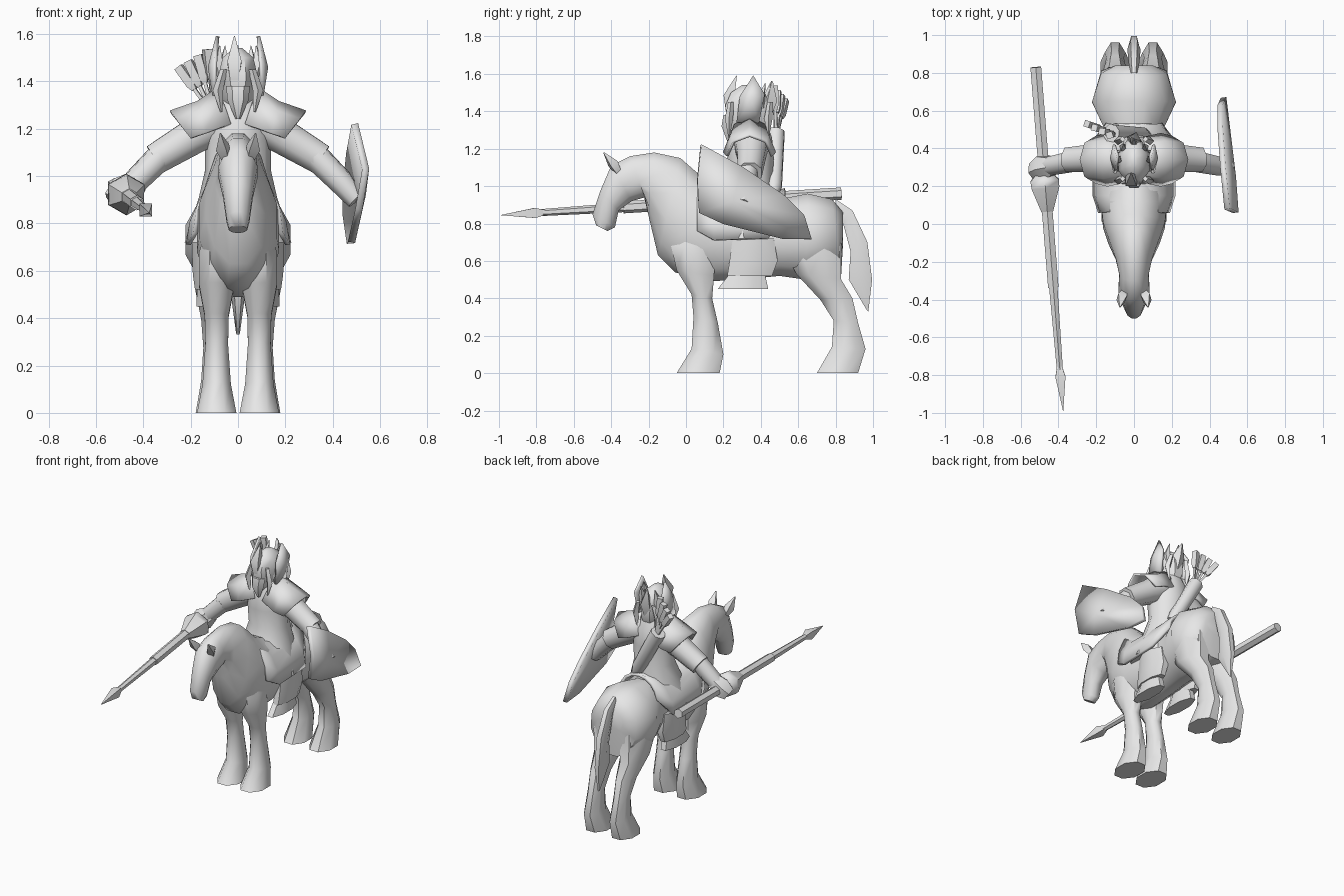
import bpy, bmesh, math
from mathutils import Vector

cube = bpy.data.objects.get("Cube")
if cube:
    bpy.data.objects.remove(cube, do_unlink=True)

grey = bpy.data.materials.new("plain grey")
grey.use_nodes = True
tone = (0.8, 0.8, 0.8, 1)
grey.diffuse_color = tone
for node in grey.node_tree.nodes:
    if node.type == "BSDF_PRINCIPLED":
        node.inputs["Base Color"].default_value = tone

X, Y, Z = Vector((1, 0, 0)), Vector((0, 1, 0)), Vector((0, 0, 1))


def finish(name, bm, thickness=0):
    bmesh.ops.recalc_face_normals(bm, faces=bm.faces)
    mesh = bpy.data.meshes.new(name)
    bm.to_mesh(mesh)
    bm.free()
    mesh.materials.append(grey)
    obj = bpy.data.objects.new(name, mesh)
    bpy.context.collection.objects.link(obj)
    if thickness:
        solid = obj.modifiers.new("thickness", "SOLIDIFY")
        solid.thickness = thickness
        solid.offset = 0
    bpy.ops.object.select_all(action="DESELECT")
    obj.select_set(True)
    bpy.context.view_layer.objects.active = obj
    bpy.ops.object.shade_smooth_by_angle(angle=math.radians(50))


def bridge(name, rings, closed=True, thickness=0):
    """Join rings of points into a closed tube or an open sheet."""
    bm = bmesh.new()
    loops = [[bm.verts.new(p) for p in ring] for ring in rings]
    count = len(loops[0])
    for a, b in zip(loops, loops[1:]):
        for i in range(count if closed else count - 1):
            j = (i + 1) % count
            bm.faces.new((a[i], a[j], b[j], b[i]))
    if closed:
        bm.faces.new(loops[0])
        bm.faces.new(loops[-1])
    finish(name, bm, thickness)


def oval(centre, u, v, sides):
    turns = [math.tau * (i + 0.5) / sides for i in range(sides)]
    return [centre + u * math.cos(t) + v * math.sin(t) for t in turns]


def skin(name, sections, x=0, sides=10):
    """Each section: two opposite profile points (y, z) and a half width."""
    rings = []
    for ya, za, yb, zb, width in sections:
        a, b = Vector((x, ya, za)), Vector((x, yb, zb))
        half = (a - b) / 2 / math.cos(math.pi / sides)
        rings.append(oval((a + b) / 2, half, X * width, sides))
    bridge(name, rings)


def limb(name, stations, sides=8):
    """Each station: x, y, z, radius."""
    points = [Vector(s[:3]) for s in stations]
    turn = (points[-1] - points[0]).to_track_quat("Z", "Y")
    bridge(name, [oval(p, turn @ X * s[3], turn @ Y * s[3], sides)
                  for p, s in zip(points, stations)])


def arch(name, sections, side, thickness=0.015, steps=6):
    """Each section: base centre, half width, rise vector."""
    turns = [math.pi * i / steps for i in range(steps + 1)]
    bridge(name, [[Vector(c) + side * w * math.cos(t) + Vector(up) * math.sin(t)
                   for t in turns] for c, w, up in sections], False, thickness)


def plate(name, outline, x_rule, thickness, peak):
    """Upright plate from a (y, z) outline, raised to a peak."""
    bm = bmesh.new()
    rim = [bm.verts.new((x_rule(y, z), y, z)) for y, z in outline]
    top = bm.verts.new(peak)
    for a, b in zip(rim, rim[1:] + rim[:1]):
        bm.faces.new((a, b, top))
    finish(name, bm, thickness)


# Horse body, neck and head in one skin
skin("horse_body", [
    (.84, .86, .84, .7, .1), (.78, .93, .83, .53, .18),
    (.65, .96, .64, .5, .23), (.5, .93, .5, .52, .16),
    (.3, .93, .3, .5, .16), (.12, 1.01, .1, .49, .18),
    (.05, 1.08, -.06, .54, .17), (-.03, 1.15, -.15, .63, .14),
    (-.17, 1.18, -.2, .84, .1), (-.3, 1.16, -.22, .94, .08),
    (-.4, 1.11, -.29, .92, .085), (-.46, .97, -.36, .87, .065),
    (-.5, .85, -.38, .78, .05), (-.48, .79, -.42, .76, .04)], sides=12)

for side, word in ((1, "left"), (-1, "right")):
    # Horse legs and ears
    skin(word + "_front_leg", [
        (-.05, 0, .18, 0, .09), (.03, .13, .2, .1, .065),
        (.04, .3, .17, .27, .052), (.03, .42, .14, .4, .055),
        (-.05, .55, .15, .52, .08), (-.08, .68, .16, .68, .08),
        (-.03, .82, .12, .82, .03)], side * .09, 8)
    skin(word + "_hind_leg", [
        (.7, 0, .92, 0, .085), (.78, .14, .96, .13, .06),
        (.79, .28, .92, .27, .05), (.72, .39, .89, .4, .06),
        (.59, .53, .83, .5, .085), (.51, .68, .83, .68, .1),
        (.58, .82, .8, .82, .05)], side * .1, 8)
    limb(word + "_ear", [(side * .05, -.36, 1.07, .02),
                         (side * .065, -.39, 1.12, .033),
                         (side * .075, -.44, 1.18, .003)], 4)

    # Rider boots and lower legs
    skin(word + "_lower_leg", [
        (.25, .72, .47, .72, .06), (.23, .58, .49, .6, .055),
        (.22, .52, .46, .52, .045)], side * .14, 8)
    skin(word + "_boot", [(.24, .54, .42, .54, .045),
                          (.17, .45, .44, .45, .05)], side * .13, 8)

    # Shoulder plates, sleeves and forearms
    arch(word + "_shoulder_plate", [
        ((side * .03, .34, 1.22), .11, (side * .05, 0, .15)),
        ((side * .14, .34, 1.18), .135, (side * .03, 0, .13)),
        ((side * .2, .34, 1.16), .12, (side * .085, 0, .11))], Y, steps=4)
    limb(word + "_sleeve", [(side * .08, .35, 1.24, .1),
                            (side * .2, .35, 1.16, .08),
                            (side * .35, .34, 1.07, .07)])
    limb(word + "_forearm", [(side * .33, .33, 1.08, .06),
                             (side * .43, .31, .98, .055),
                             (side * .5, .3, .9, .045)])

    # Helmet wings and hair locks
    plate(word + "_helmet_wing",
          [(.27, 1.34), (.29, 1.48), (.36, 1.59), (.42, 1.49), (.39, 1.34)],
          lambda y, z: side * (.08 + .3 * abs(y - .34)), .015,
          (side * .12, .35, 1.46))
    for step in range(4):
        y = .23 + step * .07
        limb(word + "_hair_lock", [(side * .06, y + .01, 1.45, .015),
                                   (side * .085, y, 1.36, .022),
                                   (side * .07, y, 1.27, .005)], 4)

# Tail
skin("tail", [(.8, .93, .8, .86, .02), (.89, .87, .84, .8, .03),
              (.97, .7, .88, .65, .035), (.995, .5, .87, .5, .03),
              (.975, .33, .965, .34, .008)], sides=6)

# Saddle and its raised back
arch("saddle", [((0, .06, .76), .18, (0, 0, .28)),
                ((0, .15, .71), .21, (0, 0, .25)),
                ((0, .44, .72), .21, (0, 0, .23)),
                ((0, .53, .84), .14, (0, 0, .14))], X, .02, 8)

# Rider torso, flaring into the tunic
skin("rider_torso", [
    (.27, 1.36, .42, 1.36, .06), (.24, 1.26, .46, 1.26, .13),
    (.22, 1.15, .47, 1.15, .14), (.24, 1.02, .46, 1.02, .14),
    (.18, .91, .49, .91, .165), (.11, .72, .48, .72, .225)])

# Helmeted head, beard and crest
skin("rider_head", [
    (.25, 1.28, .42, 1.28, .055), (.22, 1.34, .45, 1.34, .08),
    (.21, 1.43, .45, 1.43, .088), (.24, 1.5, .42, 1.5, .07),
    (.3, 1.54, .36, 1.54, .02)], sides=8)
skin("beard", [(.2, 1.38, .26, 1.38, .05), (.19, 1.32, .25, 1.32, .045),
               (.22, 1.24, .24, 1.24, .01)], sides=6)
limb("front_crest", [(-.015, .23, 1.4, .025), (-.015, .23, 1.48, .042),
                     (-.015, .27, 1.59, .003)], 4)
limb("rear_plume", [(0, .42, 1.36, .03), (0, .45, 1.46, .04),
                    (-.02, .46, 1.56, .005)], 4)
for step in range(5):
    turn = math.pi * step / 4
    x, y = .07 * math.cos(turn), .34 + .09 * math.sin(turn)
    limb("helmet_spike", [(x, y, 1.42, .02), (x * 1.2, y, 1.48, .022),
                          (x * 1.1, y + .02, 1.55, .002)], 4)

# Quiver with a fan of arrows
limb("quiver", [(.07, .46, .95, .03), (.04, .47, 1.0, .045),
                (-.12, .48, 1.29, .05)])
for step in range(4):
    tip = Vector((-.25 + step * .04, .53 - step * .02, 1.46 + step * .025))
    root = Vector((-.1, .48, 1.25))
    neck = root.lerp(tip, .55)
    limb("arrow_shaft", [(*root, .01), (*neck, .01)], 4)
    limb("arrow_fletching", [(*neck, .015), (*root.lerp(tip, .65), .025),
                             (*tip, .025)], 4)

# Lance with hand guard and blade
butt, point = Vector((-.52, .83, .96)), Vector((-.375, -.99, .845))


def lance_part(name, stations, sides):
    limb(name, [(*butt.lerp(point, f), r) for f, r in stations], sides)


lance_part("lance_shaft", [(0, .033), (.33, .033), (.64, .032)], 6)
lance_part("lance_neck", [(.63, .026), (.9, .018)], 6)
lance_part("lance_guard", [(.31, .05), (.33, .088), (.35, .085), (.42, .036)], 6)
lance_part("lance_blade", [(.87, .018), (.9, .038), (1, .001)], 4)
limb("right_fist", [(-.42, .31, .98, .05), (-.48, .3, .93, .075),
                    (-.53, .28, .89, .05)], 6)

# Shield carried on the left arm, folded along a sloping ridge
plate("shield", [(.08, 1.22), (.06, 1.03), (.07, .86), (.2, .8), (.52, .72),
                 (.67, .715), (.63, .84), (.52, .95), (.3, 1.1)],
      lambda y, z: .55 - .11 * y - .22 * abs(z - 1.04 + .5 * y), .03,
      (.525, .25, .92))
